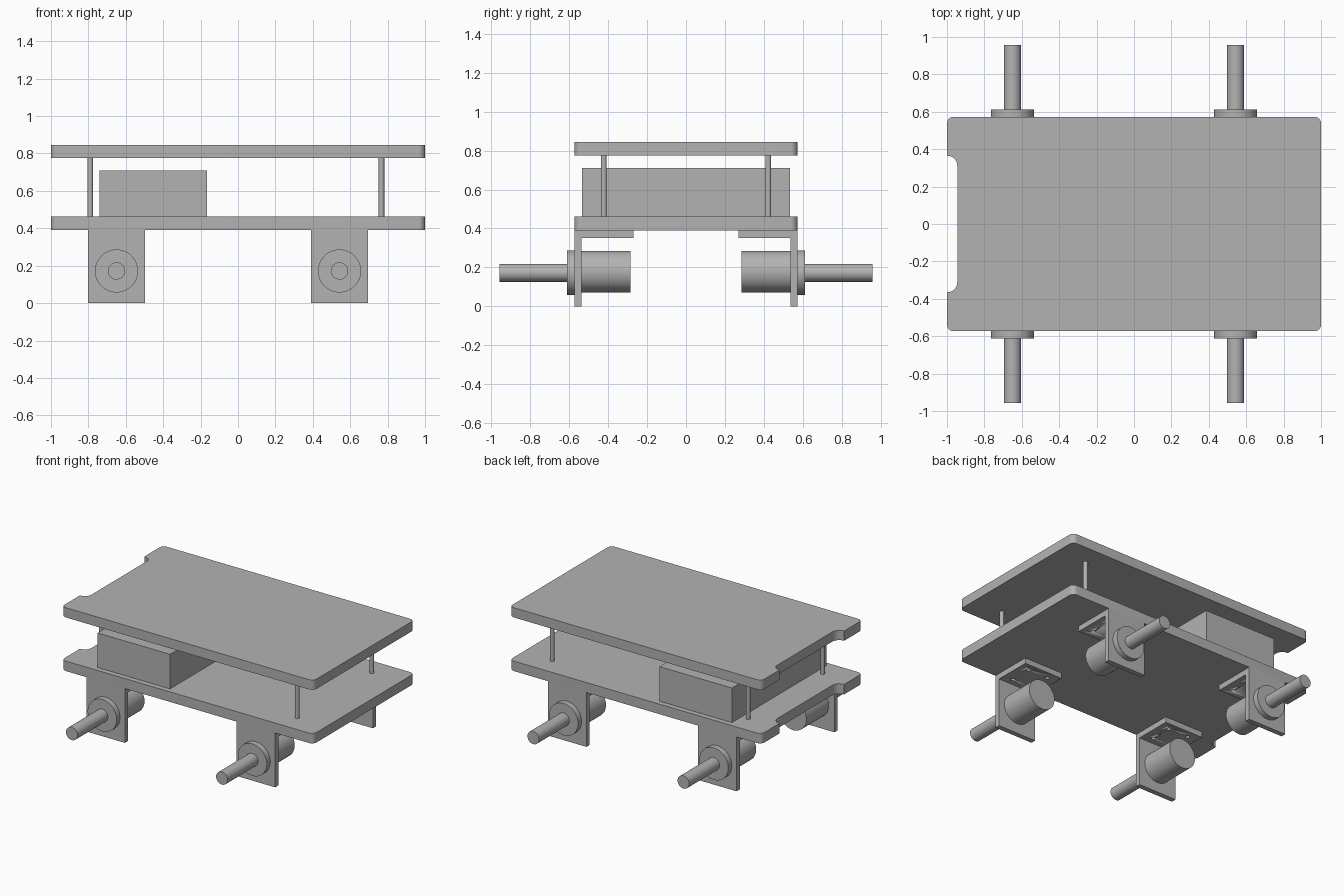
import bpy, bmesh, math
from mathutils import Matrix, Vector

if "Cube" in bpy.data.objects:
    bpy.data.objects.remove(bpy.data.objects["Cube"])

grey = bpy.data.materials.new("plain_grey")
grey.use_nodes = True
GREY = (0.45, 0.45, 0.45, 1)
grey.diffuse_color = GREY
grey.node_tree.nodes["Principled BSDF"].inputs["Base Color"].default_value = GREY


def finish(name, bm):
    """Turn a bmesh into a named object with sharp-edged smooth shading."""
    bmesh.ops.recalc_face_normals(bm, faces=bm.faces)
    mesh = bpy.data.meshes.new(name)
    bm.to_mesh(mesh)
    bm.free()
    mesh.materials.append(grey)
    obj = bpy.data.objects.new(name, mesh)
    bpy.context.collection.objects.link(obj)
    bpy.ops.object.select_all(action="DESELECT")
    obj.select_set(True)
    bpy.context.view_layer.objects.active = obj
    bpy.ops.object.shade_smooth_by_angle(angle=math.radians(35))
    return obj


def extrude(name, points, direction):
    """Extrude a closed outline of 3D points along a vector."""
    bm = bmesh.new()
    face = bm.faces.new([bm.verts.new(p) for p in points])
    new = bmesh.ops.extrude_face_region(bm, geom=[face])["geom"]
    verts = [g for g in new if isinstance(g, bmesh.types.BMVert)]
    bmesh.ops.translate(bm, verts=verts, vec=direction)
    return finish(name, bm)


def rod(name, start, end, radius, segments=48):
    """Cylinder between two points."""
    a, b = Vector(start), Vector(end)
    turn = (b - a).to_track_quat("Z", "Y").to_matrix().to_4x4()
    bm = bmesh.new()
    bmesh.ops.create_cone(bm, cap_ends=True, segments=segments, radius1=radius,
                          radius2=radius, depth=(b - a).length,
                          matrix=Matrix.Translation((a + b) / 2) @ turn)
    return finish(name, bm)


def arc(cx, cy, r, start, end, steps=8):
    """Points on an arc, angles in degrees."""
    angles = [math.radians(start + (end - start) * i / steps) for i in range(steps + 1)]
    return [(cx + r * math.cos(t), cy + r * math.sin(t)) for t in angles]


# Deck outline: rounded corners and a filleted notch in the right edge
HALF = 0.573
R = 0.035
NOTCH, DEPTH, FILLET = 0.365, 0.055, 0.053
outline = (arc(1 - R, -HALF + R, R, -90, 0) + arc(1 - R, HALF - R, R, 0, 90)
           + arc(-1 + R, HALF - R, R, 90, 180) + [(-1, NOTCH)]
           + arc(-1 + DEPTH - FILLET, NOTCH - FILLET, FILLET, 90, 0)
           + arc(-1 + DEPTH - FILLET, -NOTCH + FILLET, FILLET, 0, -90)
           + [(-1, -NOTCH)] + arc(-1 + R, -HALF + R, R, 180, 270))

LOW, LOW_TOP, HIGH, HIGH_TOP = 0.39, 0.462, 0.775, 0.845
for name, z0, z1 in (("lower_deck", LOW, LOW_TOP), ("upper_deck", HIGH, HIGH_TOP)):
    extrude(name, [(x, y, z0) for x, y in outline], (0, 0, z1 - z0))

# Battery box on the lower deck
extrude("battery_box", [(-0.74, y, z) for y, z in
                        ((-0.535, LOW_TOP), (0.535, LOW_TOP), (0.535, 0.71), (-0.535, 0.71))],
        (0.575, 0, 0))

# Posts between the decks
for x, end in ((-0.79, "right"), (0.767, "left")):
    for side, label in ((-1, "front"), (1, "back")):
        y = side * 0.423
        rod(f"{label}_{end}_post", (x, y, LOW_TOP), (x, y, HIGH), 0.015, 24)

# Motor units: angle bracket, motor, flange and axle
WIDTH, AXIS = 0.306, 0.172
for x, end in ((-0.65, "right"), (0.543, "left")):
    for s, label in ((-1, "front"), (1, "back")):
        tag = f"{label}_{end}"
        profile = ((HALF, 0), (HALF, LOW), (0.27, LOW), (0.27, 0.35), (0.537, 0.35), (0.537, 0))
        bracket = extrude(f"{tag}_bracket", [(x - WIDTH / 2, s * y, z) for y, z in profile],
                          (WIDTH, 0, 0))

        # Screw holes through the bracket foot
        for dx in (-0.08, 0.08):
            for y in (0.327, 0.483):
                cutter = rod("hole_cutter", (x + dx, s * y, 0.33), (x + dx, s * y, 0.41), 0.014, 16)
                cutter.hide_render = True
                bpy.context.view_layer.objects.active = bracket
                cut = bracket.modifiers.new("hole", "BOOLEAN")
                cut.operation, cut.object, cut.solver = "DIFFERENCE", cutter, "EXACT"
                bpy.ops.object.modifier_apply(modifier=cut.name)
                bpy.data.objects.remove(cutter)

        rod(f"{tag}_motor", (x, s * 0.285, AXIS + 0.006), (x, s * 0.537, AXIS + 0.006), 0.107)
        rod(f"{tag}_flange", (x, s * HALF, AXIS), (x, s * 0.613, AXIS), 0.115)
        rod(f"{tag}_axle", (x, s * 0.613, AXIS), (x, s * 0.958, AXIS), 0.046)
